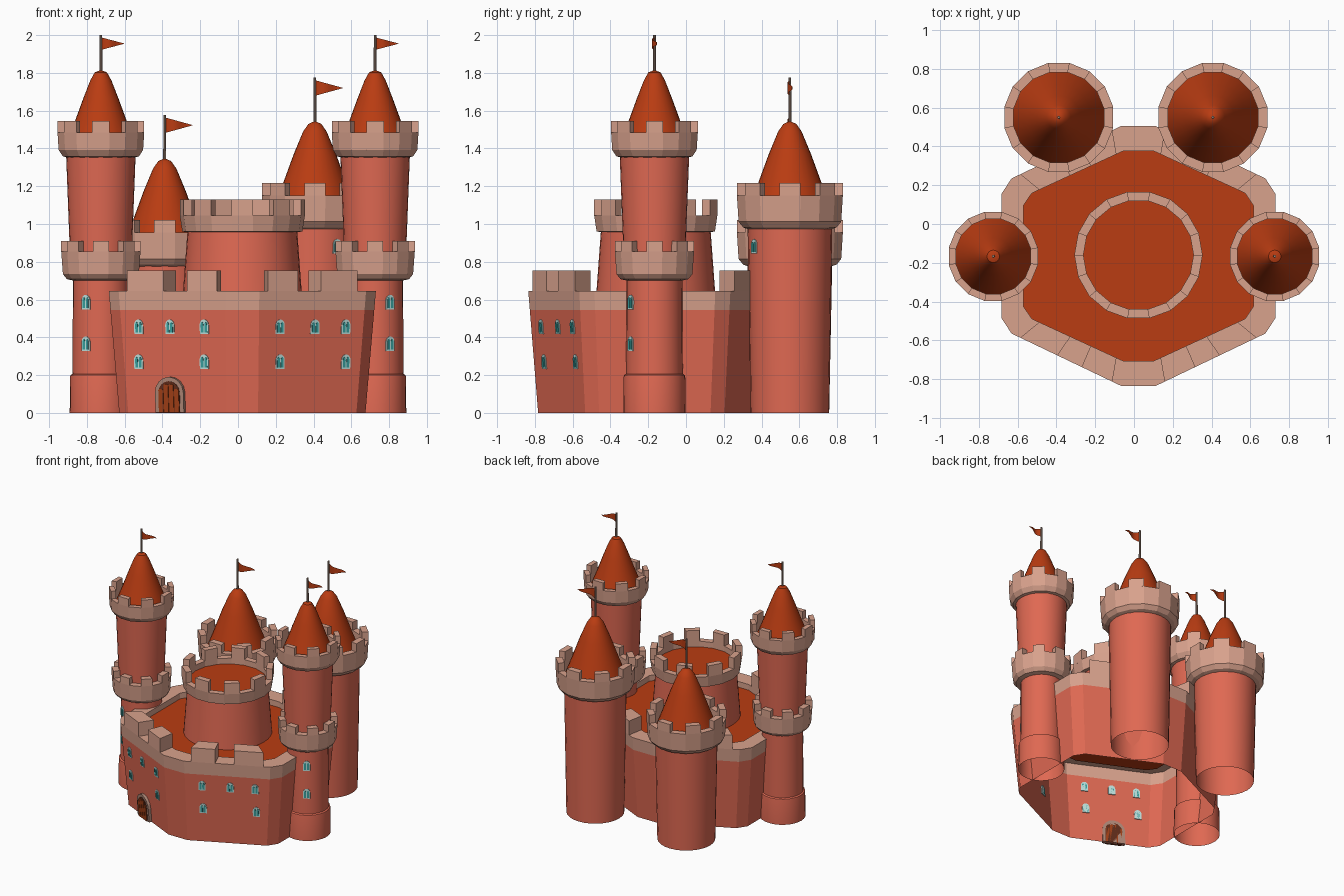
import bpy, bmesh, math
from mathutils import Matrix, Vector

if "Cube" in bpy.data.objects:
    bpy.data.objects.remove(bpy.data.objects["Cube"])


def mat(name, r, g, b):
    m = bpy.data.materials.new(name)
    m.diffuse_color = (r, g, b, 1)
    m.use_nodes = True
    m.node_tree.nodes["Principled BSDF"].inputs["Base Color"].default_value = m.diffuse_color
    return m


WALL = mat("wall_red", .74, .14, .085)
STONE = mat("pale_stone", .69, .36, .265)
ROOF = mat("roof_orange", .49, .045, .006)
TEAL = mat("window_teal", .04, .36, .35)
FRAME = mat("window_frame", .52, .76, .73)
DOOR = mat("door_wood", .36, .05, .008)
GAP = mat("door_dark", .12, .025, .01)
TRIM = mat("door_trim", .42, .24, .18)
POLE = mat("pole_grey", .33, .23, .18)


def finish(bm, name, mats, loc=(0, 0, 0), smooth=False, normals=True):
    if normals:
        bmesh.ops.recalc_face_normals(bm, faces=bm.faces)
    me = bpy.data.meshes.new(name)
    bm.to_mesh(me)
    bm.free()
    for m in mats:
        me.materials.append(m)
    if smooth:
        me.shade_smooth()
        me.set_sharp_from_angle(angle=math.radians(32))
    ob = bpy.data.objects.new(name, me)
    ob.location = loc
    bpy.context.collection.objects.link(ob)
    return ob


def lathe(bm, profile, segs, phase=0.0, closed=False):
    rings = []
    for r, z in profile:
        if r == 0:
            rings.append([bm.verts.new((0, 0, z))] * segs)
            continue
        rings.append([bm.verts.new((r * math.cos(phase + 2 * math.pi * i / segs),
                                    r * math.sin(phase + 2 * math.pi * i / segs), z)) for i in range(segs)])
    pairs = list(zip(rings, rings[1:] + rings[:1])) if closed else list(zip(rings, rings[1:]))
    for a, b in pairs:
        for i in range(segs):
            j = (i + 1) % segs
            vs = list(dict.fromkeys([a[i], a[j], b[j], b[i]]))
            bm.faces.new(vs)


def turned(name, profile, m, loc, segs=28):
    bm = bmesh.new()
    lathe(bm, profile, segs)
    return finish(bm, name, [m], loc, True)


def block(bm, quad, z0, z1):
    lo = [bm.verts.new((x, y, z0)) for x, y in quad]
    hi = [bm.verts.new((x, y, z1)) for x, y in quad]
    bm.faces.new(lo[::-1])
    bm.faces.new(hi)
    for i in range(4):
        j = (i + 1) % 4
        bm.faces.new((lo[i], lo[j], hi[j], hi[i]))


# Flared ring with merlons on every second segment, one facing the front
def crown(name, outer, r_in, top, loc, segs=16):
    bm = bmesh.new()
    step = 2 * math.pi / segs
    phase = -math.pi / 2 - step / 2
    R, z = outer[-1]
    lathe(bm, outer + [(r_in, z), (r_in, outer[0][1] + .02)], segs, phase, True)
    for i in range(0, segs, 2):
        a, b = phase + i * step, phase + (i + 1) * step
        block(bm, [(r * math.cos(t), r * math.sin(t)) for r, t in
                   ((r_in, a), (R, a), (R, b), (r_in, b))], z - .001, top)
    return finish(bm, name, [STONE], loc)


# Pole and wavy pennant
def flag(name, loc, z0, z1, zc, half, length):
    turned(name + "_pole", [(.008, z0), (.007, z1), (0, z1)], POLE, loc, 8)
    bm = bmesh.new()
    n, prev = 8, None
    for i in range(n + 1):
        t = i / n
        x, y, h = .005 + length * t, -.014 * math.sin(t * 5.5), half * (1 - t) + .001
        cur = (bm.verts.new((x, y, zc - h)), bm.verts.new((x, y, zc + h)))
        if prev:
            bm.faces.new((prev[0], cur[0], cur[1], prev[1]))
        prev = cur
    finish(bm, name, [ROOF], loc, True)


# Front towers: two tiers, two crowns
for side, sx in (("left", -1), ("right", 1)):
    p = (.726 * sx, -.167, 0)
    turned(side + "_front_tower_base", [(.165, 0), (.163, .19), (.161, .2), (.15, .206), (.148, .715)], WALL, p)
    crown(side + "_front_lower_crown", [(.146, .7), (.183, .708), (.205, .735), (.214, .855)], .155, .91, p)
    turned(side + "_front_tower_shaft", [(.16, .74), (.184, 1.365)], WALL, p)
    crown(side + "_front_upper_crown", [(.18, 1.352), (.205, 1.358), (.228, 1.392), (.234, 1.485)], .197, 1.545, p)
    turned(side + "_front_cone", [(.199, 1.39), (.137, 1.545), (.095, 1.66), (.056, 1.76),
                                  (.032, 1.803), (0, 1.815)], ROOF, p)
    flag(side + "_front_flag", p, 1.8, 2.0, 1.955, .031, .118)

# Back towers: plain, left one lower
for side, x, dz in (("left", -.388, -.197), ("right", .407, 0)):
    p = (x, .55, 0)
    turned(side + "_back_tower_shaft", [(.208, 0), (.224, .99 + dz)], WALL, p)
    crown(side + "_back_crown", [(.222, .972 + dz), (.252, .982 + dz), (.277, 1.012 + dz),
                                 (.286, 1.152 + dz)], .237, 1.217 + dz, p)
    turned(side + "_back_cone", [(.239, 1.03 + dz), (.168, 1.217 + dz), (.112, 1.37 + dz), (.062, 1.49 + dz),
                                 (.034, 1.53 + dz), (0, 1.545 + dz)], ROOF, p)
    flag(side + "_back_flag", p, 1.53 + dz, 1.775 + dz, 1.72 + dz, .039, .142)

# Central turret
C = (.023, -.16, 0)
turned("central_turret_shaft", [(.318, .59), (.29, .97)], WALL, C, 36)
crown("central_turret_crown", [(.288, .957), (.318, .96), (.331, 1.045)], .284, 1.13, C, 18)
turned("central_turret_roof", [(.289, 1.0), (0, 1.0)], ROOF, C, 18)

# Curtain wall: hexagon with cut corners, leaning outwards
K = (.023, -.165, 0)
quarter = [(.707, .32), (.655, .40), (.09, .67)]
outline = quarter + [(-x, y) for x, y in quarter[::-1]]
outline += [(-x, -y) for x, y in outline]
inner = [(x * .84, y * .81) for x, y in outline]
TOP = .645


def lean(z):
    return .922 + .078 * z / TOP


bm = bmesh.new()
loops = [[bm.verts.new((x * lean(z), y * lean(z), z)) for x, y in outline] for z in (0, .545, TOP)]
loops += [[bm.verts.new((x, y, z)) for x, y in inner] for z in (TOP, .6)]
for k, (a, b) in enumerate(zip(loops, loops[1:])):
    for i in range(12):
        j = (i + 1) % 12
        bm.faces.new((a[i], a[j], b[j], b[i])).material_index = min(k, 1)
bm.faces.new(loops[-1]).material_index = 2
finish(bm, "curtain_wall", [WALL, STONE, ROOF], K)

# Merlons on the four long walls
bm = bmesh.new()
for i in range(12):
    a, b = Vector(outline[i]), Vector(outline[(i + 1) % 12])
    c, d = Vector(inner[i]), Vector(inner[(i + 1) % 12])
    if abs((b - a).x) < .3:
        continue
    spans = ((.08, .36), (.58, .92))
    if abs(a.x) > abs(b.x):
        spans = [(1 - t, 1 - s) for s, t in spans]
    for s, t in spans:
        block(bm, [tuple(q) for q in (a.lerp(b, s), a.lerp(b, t), c.lerp(d, t), c.lerp(d, s))], TOP - .001, .755)
finish(bm, "curtain_wall_merlons", [STONE], K)


# Arched plate standing in the local xz plane, facing -y
def arch(bm, x0, x1, z0, spring, rise, depth, idx, M):
    cx, hw = (x0 + x1) / 2, (x1 - x0) / 2
    pts = [(x0, z0), (x1, z0)]
    pts += [(cx + hw * math.cos(math.pi * i / 8), spring + rise * math.sin(math.pi * i / 8)) for i in range(9)]
    f = [bm.verts.new(M @ Vector((x, -depth, z))) for x, z in pts]
    g = [bm.verts.new(M @ Vector((x, .006, z))) for x, z in pts]
    faces = [bm.faces.new(f), bm.faces.new(g[::-1])]
    faces += [bm.faces.new((f[i - 1], g[i - 1], g[i], f[i])) for i in range(len(f))]
    for q in faces:
        q.material_index = idx


def place(x, y, z, yaw, pitch=0.0):
    return Matrix.Translation((x, y, z)) @ Matrix.Rotation(yaw, 4, 'Z') @ Matrix.Rotation(pitch, 4, 'X')


def window(name, M):
    bm = bmesh.new()
    arch(bm, -.026, .026, -.037, .01, .03, .004, 0, M)
    arch(bm, -.018, -.003, -.029, .008, .018, .007, 1, M)
    arch(bm, .003, .018, -.029, .008, .018, .007, 1, M)
    finish(bm, name, [FRAME, TEAL])


SLOPE = .27 / .565


def on_wall(x, z):
    xr, s = x - K[0], lean(z)
    y = K[1] - (.67 * s - (abs(xr) - .09 * s) * SLOPE)
    return place(x, y, z, math.copysign(math.atan(SLOPE), xr), .07)


for x in (-.525, -.36, -.178, .222, .407, .57):
    window("wall_window_upper", on_wall(x, .455))
    if x not in (-.36, .407):
        window("wall_window_lower", on_wall(x, .27))

# Tower windows
A = math.radians(32)
for sx in (-1, 1):
    for z in (.365, .585):
        window("tower_window", place(.726 * sx + .148 * math.sin(A) * sx, -.167 - .148 * math.cos(A), z, A * sx))
window("back_tower_window", place(.407 + .222 * math.sin(A), .55 - .222 * math.cos(A), .88, A))

# Door with trim and planks
bm = bmesh.new()
M = on_wall(-.352, .0)
arch(bm, -.083, .083, .003, .11, .082, .022, 0, M)
arch(bm, -.062, .062, .003, .108, .062, .025, 1, M)
for i in range(4):
    x = -.06 + i * .0305
    h = .135 if i in (0, 3) else .16
    arch(bm, x, x + .027, .003, h - .012, .006, .029, 2, M)
finish(bm, "arched_door", [TRIM, GAP, DOOR])
